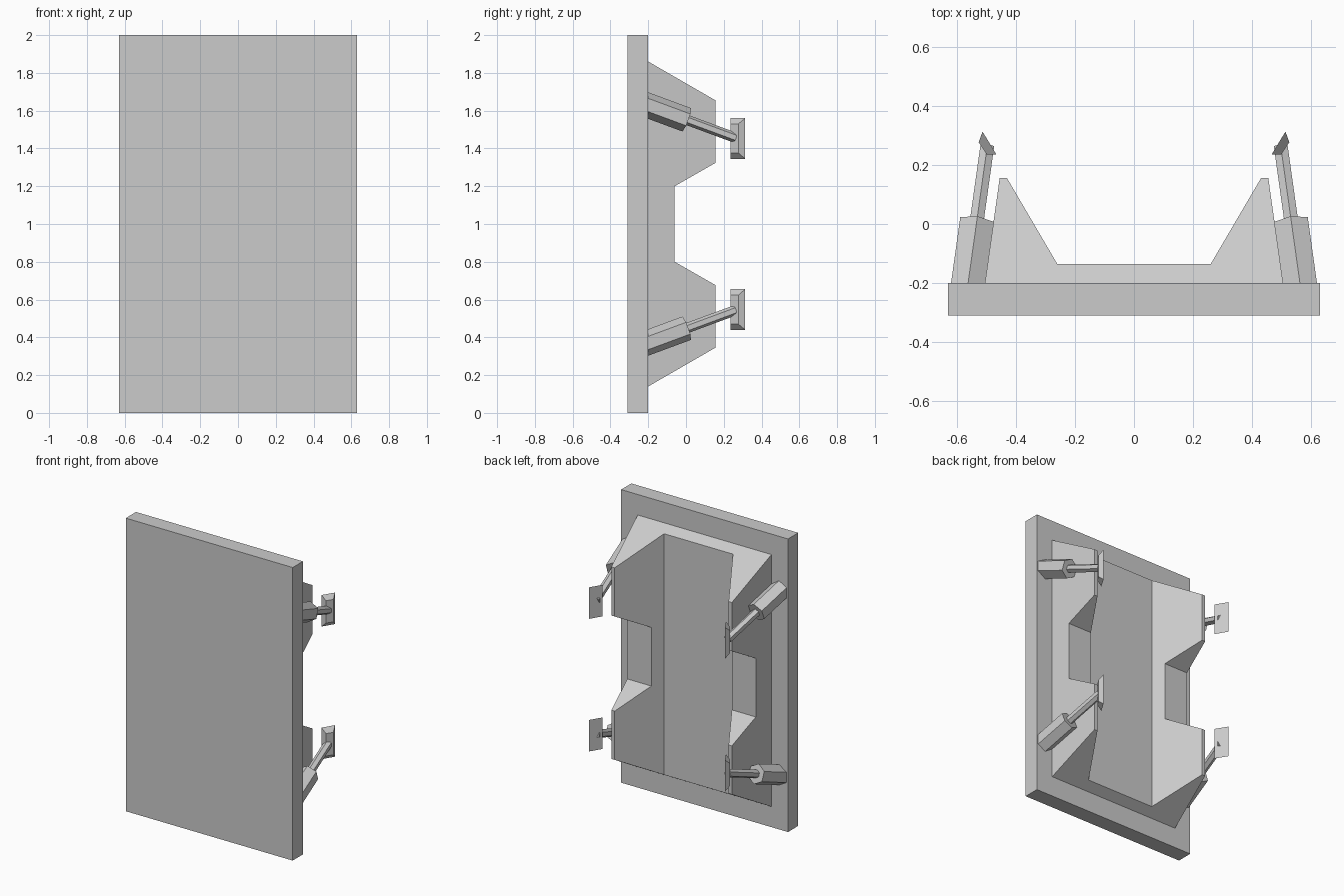
import bpy, bmesh
from math import sin, cos, pi
from mathutils import Vector

if "Cube" in bpy.data.objects:
    bpy.data.objects.remove(bpy.data.objects["Cube"])


def loft(name, ring_a, ring_b):
    """Closed flat-shaded solid between two rings of equal point count."""
    bm = bmesh.new()
    a = [bm.verts.new(p) for p in ring_a]
    b = [bm.verts.new(p) for p in ring_b]
    n = len(a)
    bm.faces.new(a)
    bm.faces.new(b)
    for i in range(n):
        j = (i + 1) % n
        bm.faces.new((a[i], a[j], b[j], b[i]))
    bmesh.ops.recalc_face_normals(bm, faces=bm.faces)
    mesh = bpy.data.meshes.new(name)
    bm.to_mesh(mesh)
    bm.free()
    ob = bpy.data.objects.new(name, mesh)
    bpy.context.collection.objects.link(ob)
    return ob


# Front panel
rect = [(-0.63, 0), (0.63, 0), (0.63, 2), (-0.63, 2)]
loft("front_panel", [(x, -0.31, z) for x, z in rect], [(x, -0.20, z) for x, z in rect])

# Rear channel: valley cross-section whose ends taper with depth
half = [(0.505, -0.20), (0.455, 0.155), (0.43, 0.155), (0.26, -0.135)]
section = half + [(-x, y) for x, y in reversed(half)]
taper = lambda y: 0.14 + (y + 0.20) * 0.577
channel = loft("rear_channel",
               [(x, y, taper(y)) for x, y in section],
               [(x, y, 2 - taper(y)) for x, y in section])

# Notch cut through both channel walls
notch = [(-0.06, 0.80), (0.197, 0.653), (0.197, 1.347), (-0.06, 1.20)]
cutter = loft("notch_cutter", [(-0.8, y, z) for y, z in notch], [(0.8, y, z) for y, z in notch])
cutter.hide_render = True
mod = channel.modifiers.new("notch", 'BOOLEAN')
mod.operation = 'DIFFERENCE'
mod.solver = 'EXACT'
mod.object = cutter
bpy.context.view_layer.objects.active = channel
bpy.ops.object.modifier_apply(modifier=mod.name)
bpy.data.objects.remove(cutter)

# Leg axis for the upper right leg, parametrised by depth y
BASE = Vector((0.562, -0.20, 1.627))
SLOPE = Vector((-0.14, 1.0, -0.37))
DIR = SLOPE.normalized()
SIDE = DIR.cross(Vector((0, 0, 1))).normalized()
UP = SIDE.cross(DIR)


def hexagon(y, r):
    c = BASE + SLOPE * (y + 0.20)
    return [c + UP * r * cos(i * pi / 3) + SIDE * r * sin(i * pi / 3) for i in range(6)]


def pad_ring(p, q, z0, z1):
    return [(*p, z0), (*q, z0), (*q, z1), (*p, z1)]


# Four legs: hexagonal sleeve, thinner rod and a bevelled tilted foot pad
parts = {
    "leg_sleeve": (hexagon(-0.235, 0.066), hexagon(0.004, 0.066)),
    "leg_rod": (hexagon(-0.02, 0.027), hexagon(0.262, 0.027)),
    "foot_pad": (pad_ring((0.466, 0.235), (0.513, 0.313), 1.345, 1.56),
                 pad_ring((0.499, 0.236), (0.526, 0.277), 1.377, 1.53)),
}
for sx, side in ((1, "right"), (-1, "left")):
    for sz, level in ((1, "upper"), (-1, "lower")):
        for part, rings in parts.items():
            loft(f"{level}_{side}_{part}",
                 *[[(sx * x, y, 1 + sz * (z - 1)) for x, y, z in ring] for ring in rings])
